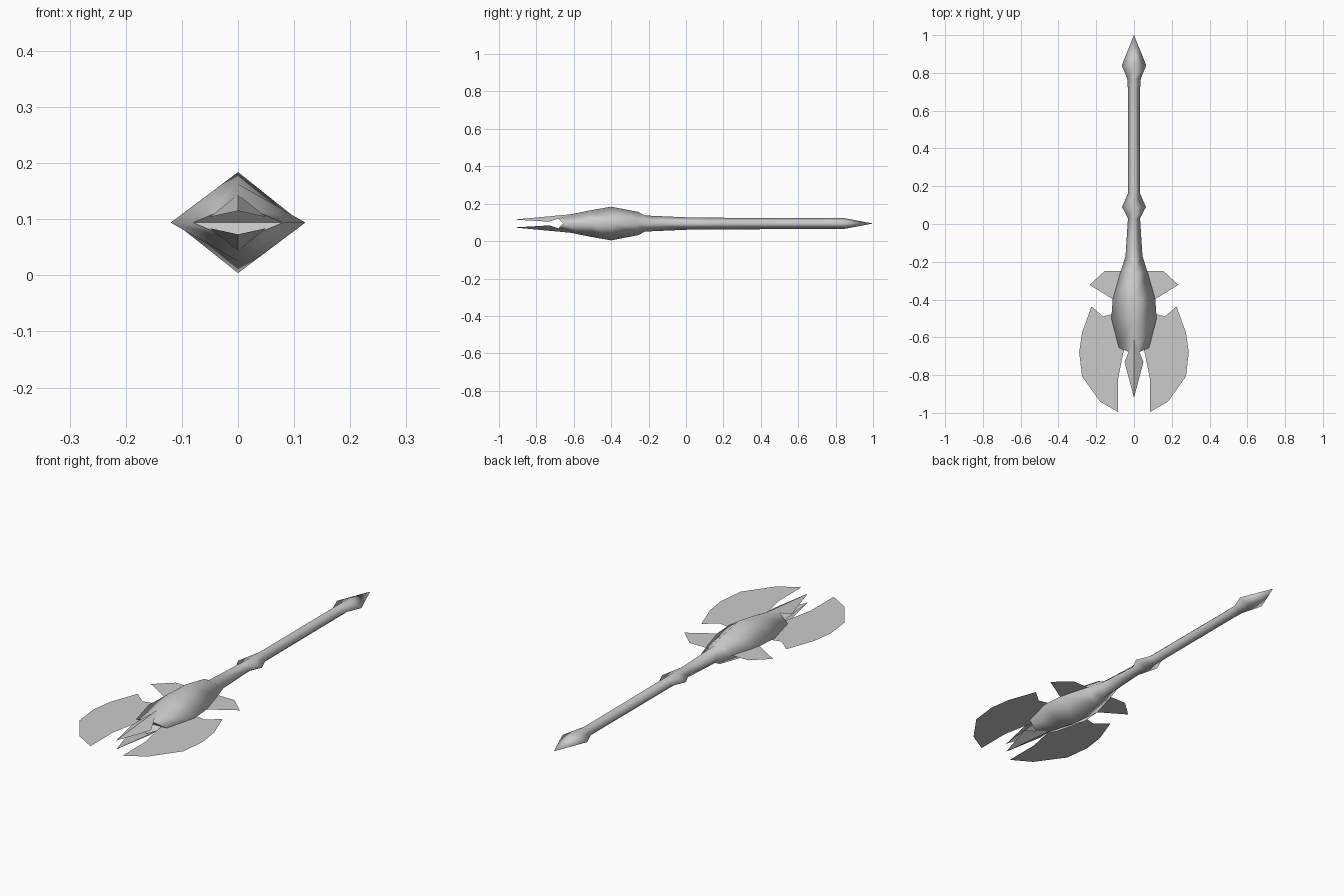
import bpy

if "Cube" in bpy.data.objects:
    bpy.data.objects.remove(bpy.data.objects["Cube"], do_unlink=True)

MID = 0.094  # height of the centre plane

steel = bpy.data.materials.new("grey steel")
steel.use_nodes = True
steel.diffuse_color = (0.6, 0.6, 0.6, 1)
steel.node_tree.nodes["Principled BSDF"].inputs["Base Color"].default_value = (0.6, 0.6, 0.6, 1)


def make(name, verts, faces, mirror=None):
    mesh = bpy.data.meshes.new(name)
    mesh.from_pydata(verts, [], faces)
    mesh.materials.append(steel)
    obj = bpy.data.objects.new(name, mesh)
    bpy.context.collection.objects.link(obj)
    obj.location.z = MID
    if mirror is not None:
        mod = obj.modifiers.new("mirror", "MIRROR")
        mod.use_axis = [axis == mirror for axis in "XYZ"]
        mod.use_mirror_merge = False
    return obj


def plate(name, outline):
    """Flat sheet on the centre plane, repeated on the other side."""
    return make(name, [(x, y, 0) for x, y in outline], [range(len(outline))], "X")


# Handle and head: diamond rings of (side y, half width, ridge y, half height)
rings = [
    (0.84, 0.065, 0.84, 0.03),
    (0.77, 0.036, 0.77, 0.03),
    (0.71, 0.032, 0.71, 0.03),
    (0.16, 0.033, 0.16, 0.031),
    (0.09, 0.063, 0.09, 0.031),
    (0.03, 0.032, 0.03, 0.032),
    (-0.17, 0.045, -0.22, 0.043),
    (-0.26, 0.073, -0.255, 0.062),
    (-0.40, 0.113, -0.40, 0.09),
    (-0.50, 0.12, -0.52, 0.069),
    (-0.655, 0.08, -0.69, 0.034),
]
verts, faces = [(0, 1.0, 0)], []
for side_y, w, ridge_y, h in rings:
    verts += [(w, side_y, 0), (0, ridge_y, h), (-w, side_y, 0), (0, ridge_y, -h)]
for k in range(4):
    n = (k + 1) % 4
    faces.append((0, 1 + n, 1 + k))
    for r in range(len(rings) - 1):
        a = 1 + 4 * r
        faces.append((a + k, a + n, a + 4 + n, a + 4 + k))
for face in faces[:]:
    assert len(set(face)) == len(face)
last = len(verts) - 4
faces += [(last, last + 1, last + 2), (last, last + 2, last + 3)]
shaft = make("shaft_and_head", verts, faces)
for poly in shaft.data.polygons:
    poly.use_smooth = poly.index < len(faces) - 2

# Large curved blades beside the head
plate("side_blade", [
    (0.085, -0.995), (0.18, -0.94), (0.275, -0.807), (0.29, -0.68),
    (0.275, -0.574), (0.225, -0.437), (0.164, -0.489), (0.115, -0.477),
    (0.05, -0.65), (0.085, -0.823)])

# Small fins behind the blades
plate("rear_fin", [(0.10, -0.405), (0.235, -0.322), (0.155, -0.249), (0.04, -0.249)])

# Folded spikes above and below the open end
make("front_spike",
     [(0, -0.61, 0.05), (0.05, -0.73, 0.01), (0, -0.92, 0.021), (-0.05, -0.73, 0.01)],
     [(0, 2, 1), (0, 3, 2)], "Z")
